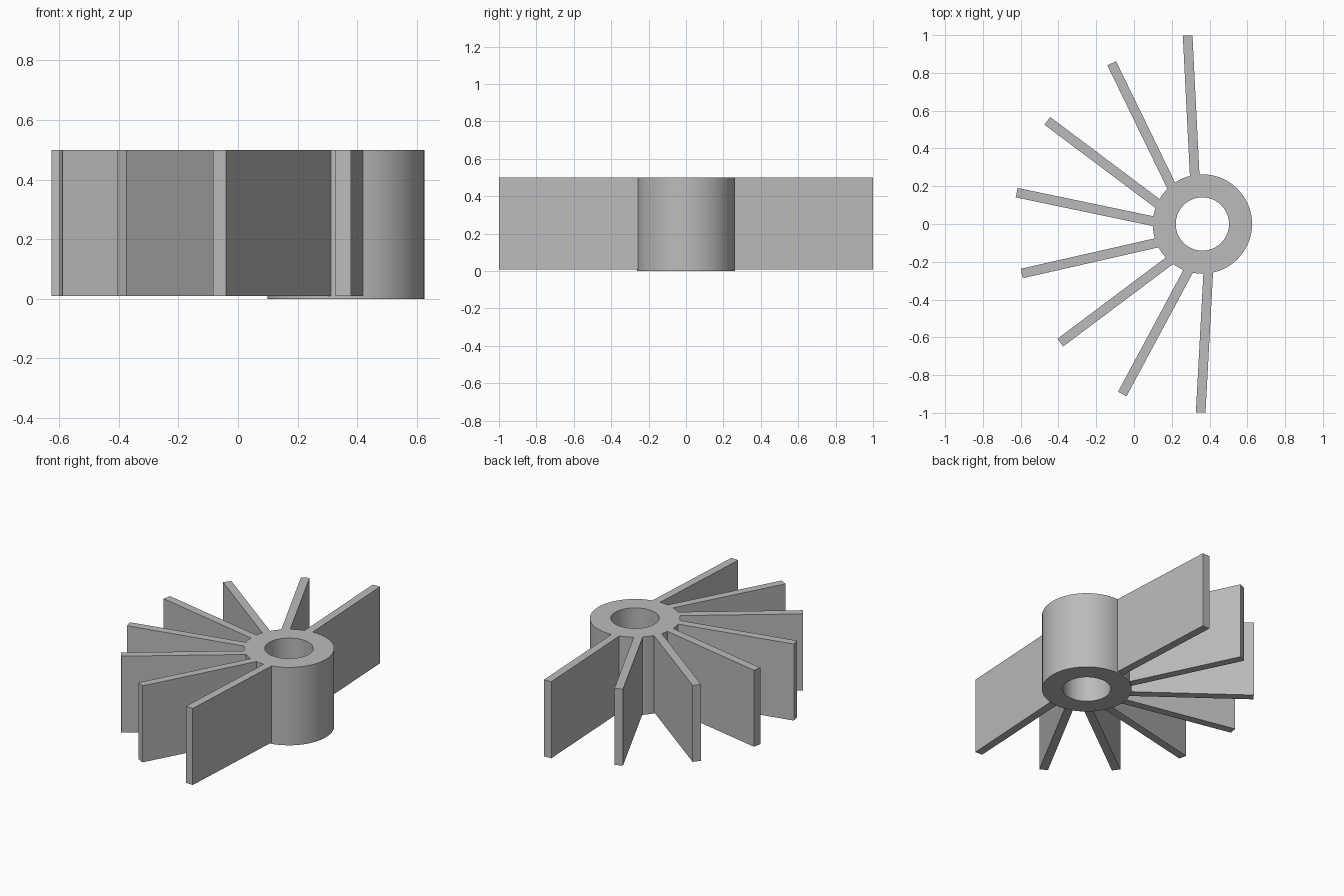
import bpy, bmesh, math
from mathutils import Vector

cube = bpy.data.objects.get("Cube")
if cube:
    bpy.data.objects.remove(cube, do_unlink=True)

HUB = Vector((0.362, 0.0))
TOP = 0.5

grey = bpy.data.materials.new("plain_grey")
grey.use_nodes = True
colour = (0.5, 0.5, 0.5, 1)
grey.diffuse_color = colour
grey.node_tree.nodes["Principled BSDF"].inputs["Base Color"].default_value = colour


def make_object(name, bm):
    bmesh.ops.recalc_face_normals(bm, faces=bm.faces)
    mesh = bpy.data.meshes.new(name)
    bm.to_mesh(mesh)
    bm.free()
    mesh.materials.append(grey)
    obj = bpy.data.objects.new(name, mesh)
    bpy.context.collection.objects.link(obj)
    return obj


# Hub: a square section spun into a thick tube
def make_hub(outer=0.263, inner=0.141, sides=72):
    bm = bmesh.new()
    section = [(outer, 0), (outer, TOP), (inner, TOP), (inner, 0)]
    rings = []
    for i in range(sides):
        a = math.tau * i / sides
        rings.append([bm.verts.new((HUB.x + r * math.cos(a), HUB.y + r * math.sin(a), z))
                      for r, z in section])
    for i in range(sides):
        a, b = rings[i], rings[(i + 1) % sides]
        for j in range(4):
            k = (j + 1) % 4
            bm.faces.new((a[j], b[j], b[k], a[k]))
    return make_object("hub", bm)


# Fin: a thin upright slab, its root buried in the hub wall
def make_fin(name, tip, root, thick=0.051, bottom=0.009, bury=0.04):
    tip, root = Vector(tip), Vector(root)
    along = (tip - root).normalized()
    side = Vector((-along.y, along.x)) * thick / 2
    root = root - along * bury
    bm = bmesh.new()
    base = bm.faces.new([bm.verts.new((*p, bottom)) for p in
                         (root - side, tip - side, tip + side, root + side)])
    new = bmesh.ops.extrude_face_region(bm, geom=[base])["geom"]
    bmesh.ops.translate(bm, vec=(0, 0, TOP - bottom),
                        verts=[v for v in new if isinstance(v, bmesh.types.BMVert)])
    return make_object(name, bm)


hub = make_hub()
bpy.context.view_layer.objects.active = hub
hub.select_set(True)
bpy.ops.object.shade_smooth_by_angle(angle=math.radians(30))

# Fins fan out from back to front on the right-hand side: tip, root
fins = [
    ((0.284, 0.998), (0.321, 0.264)),
    ((-0.118, 0.851), (0.194, 0.209)),
    ((-0.459, 0.546), (0.117, 0.114)),
    ((-0.621, 0.166), (0.111, 0.013)),
    ((-0.594, -0.262), (0.128, -0.098)),
    ((-0.390, -0.628), (0.186, -0.196)),
    ((-0.062, -0.900), (0.289, -0.246)),
    ((0.353, -0.998), (0.393, -0.258)),
]
for n, (tip, root) in enumerate(fins, 1):
    make_fin(f"fin_{n}", tip, root)
